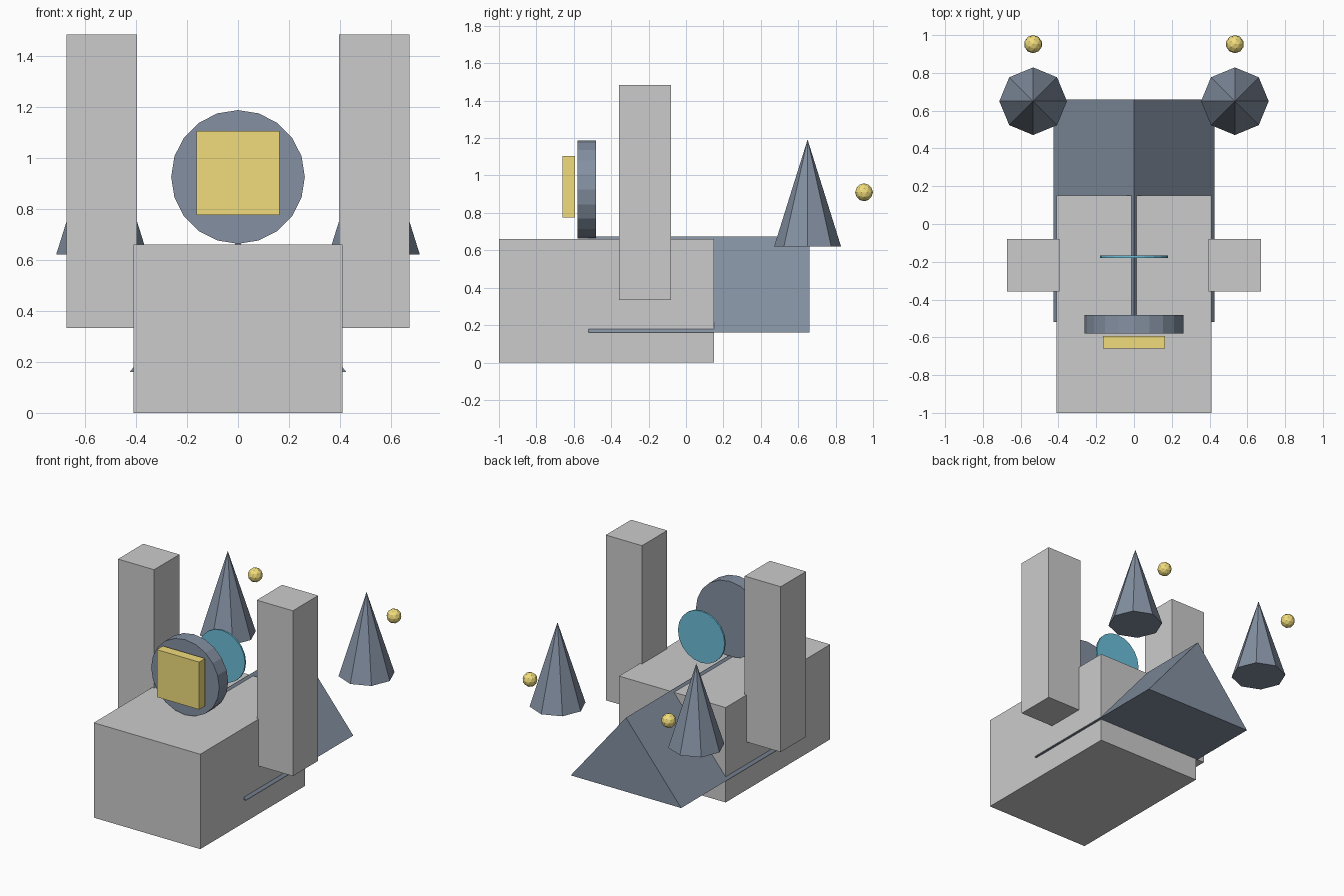
import bpy, bmesh
from math import radians
from mathutils import Matrix

if "Cube" in bpy.data.objects:
    bpy.data.objects.remove(bpy.data.objects["Cube"])


def material(name, rgb):
    m = bpy.data.materials.new(name)
    m.diffuse_color = (*rgb, 1)
    m.use_nodes = True
    m.node_tree.nodes["Principled BSDF"].inputs["Base Color"].default_value = m.diffuse_color
    return m


slate = material("slate", (0.23, 0.28, 0.36))
gold = material("gold", (0.88, 0.72, 0.2))
blue = material("blue", (0.15, 0.52, 0.7))


def finish(name, bm, mat=None):
    me = bpy.data.meshes.new(name)
    bmesh.ops.recalc_face_normals(bm, faces=bm.faces)
    bm.to_mesh(me)
    bm.free()
    ob = bpy.data.objects.new(name, me)
    bpy.context.collection.objects.link(ob)
    if mat:
        me.materials.append(mat)
    return ob


def box(name, lo, hi, mat=None):
    bm = bmesh.new()
    mid = [(a + b) / 2 for a, b in zip(lo, hi)]
    size = [b - a for a, b in zip(lo, hi)]
    bmesh.ops.create_cube(bm, size=1, matrix=Matrix.Translation(mid) @ Matrix.Diagonal((*size, 1)))
    return finish(name, bm, mat)


def cone(name, loc, r1, r2, depth, sides, mat, rot=Matrix()):
    bm = bmesh.new()
    bmesh.ops.create_cone(bm, cap_ends=True, segments=sides, radius1=r1, radius2=r2,
                          depth=depth, matrix=Matrix.Translation(loc) @ rot)
    bmesh.ops.remove_doubles(bm, verts=bm.verts, dist=1e-5)
    return finish(name, bm, mat)


def prism(name, profile, y0, y1, mat):
    bm = bmesh.new()
    face = bm.faces.new([bm.verts.new((x, y0, z)) for x, z in profile])
    ext = bmesh.ops.extrude_face_region(bm, geom=[face], use_keep_orig=True)["geom"]
    bmesh.ops.translate(bm, vec=(0, y1 - y0, 0),
                        verts=[v for v in ext if isinstance(v, bmesh.types.BMVert)])
    return finish(name, bm, mat)


# Main hall and its gabled rear roof
box("main_hall", (-0.41, -1, 0), (0.41, 0.15, 0.66))
prism("gable_roof", [(-0.425, 0.16), (0.425, 0.16), (0, 0.675)], -0.52, 0.66, slate)

# Round dial with square face plate, and the thin window disc behind it
upright = Matrix.Rotation(radians(90), 4, 'X')
cone("round_dial", (0, -0.531, 0.925), 0.262, 0.262, 0.098, 20, slate, upright)
box("face_plate", (-0.163, -0.66, 0.775), (0.163, -0.594, 1.105), gold)
cone("window_disc", (0, -0.174, 0.92), 0.18, 0.18, 0.012, 20, blue, upright)

# Paired side towers, spires and finial balls
for side, s in (("left", -1), ("right", 1)):
    cx = s * 0.534
    box(side + "_tower", (cx - 0.139, -0.358, 0.333), (cx + 0.139, -0.08, 1.483))
    cone(side + "_spire", (cx, 0.65, 0.906), 0.179, 0, 0.572, 8, slate)
    bm = bmesh.new()
    bmesh.ops.create_icosphere(bm, subdivisions=2, radius=0.048,
                               matrix=Matrix.Translation((cx, 0.952, 0.91)))
    finish(side + "_finial", bm, gold)
